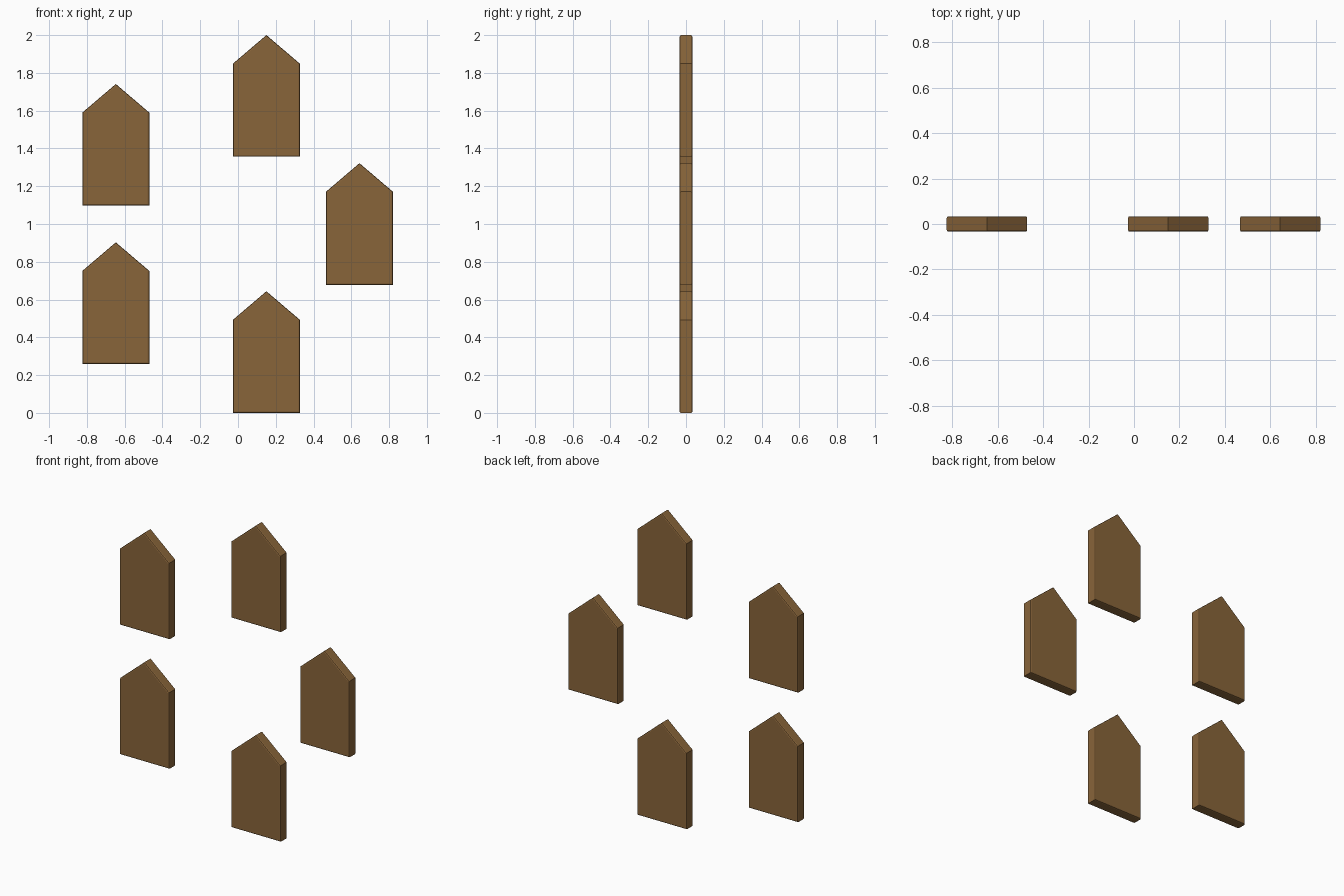
import bpy, bmesh, math

if "Cube" in bpy.data.objects:
    bpy.data.objects.remove(bpy.data.objects["Cube"])

RADIUS = 0.713              # ring on which the plaques sit
CX, BASE_Z = -0.07, 0.678   # ring centre (x) and base height of the angle-0 plaque
HALF_W, EAVE, PEAK, HALF_T = 0.177, 0.493, 0.644, 0.034

wood = bpy.data.materials.new("brown wood")
wood.diffuse_color = (0.25, 0.13, 0.042, 1)
wood.use_nodes = True
wood.node_tree.nodes["Principled BSDF"].inputs["Base Color"].default_value = wood.diffuse_color


def plaque_mesh():
    """House-shaped board with softened front and back rims."""
    outline = [(-HALF_W, 0), (HALF_W, 0), (HALF_W, EAVE), (0, PEAK), (-HALF_W, EAVE)]
    bm = bmesh.new()
    face = bm.faces.new([bm.verts.new((x, -HALF_T, z)) for x, z in outline])
    ext = bmesh.ops.extrude_face_region(bm, geom=[face])
    verts = [v for v in ext["geom"] if isinstance(v, bmesh.types.BMVert)]
    bmesh.ops.translate(bm, verts=verts, vec=(0, 2 * HALF_T, 0))
    bmesh.ops.recalc_face_normals(bm, faces=bm.faces[:])
    # rim edges lie in the front or back plane
    rims = [e for e in bm.edges if abs(e.verts[0].co.y - e.verts[1].co.y) < 1e-5]
    bmesh.ops.bevel(bm, geom=rims, offset=0.008, segments=2, profile=0.5,
                    affect='EDGES')
    me = bpy.data.meshes.new("plaque")
    bm.to_mesh(me)
    bm.free()
    me.materials.append(wood)
    return me


# five upright plaques evenly spaced round a circle
mesh = plaque_mesh()
for i in range(5):
    a = i * math.tau / 5
    ob = bpy.data.objects.new(f"plaque_{i + 1}", mesh)
    ob.location = (CX + RADIUS * math.cos(a), 0, BASE_Z + RADIUS * math.sin(a))
    bpy.context.collection.objects.link(ob)
